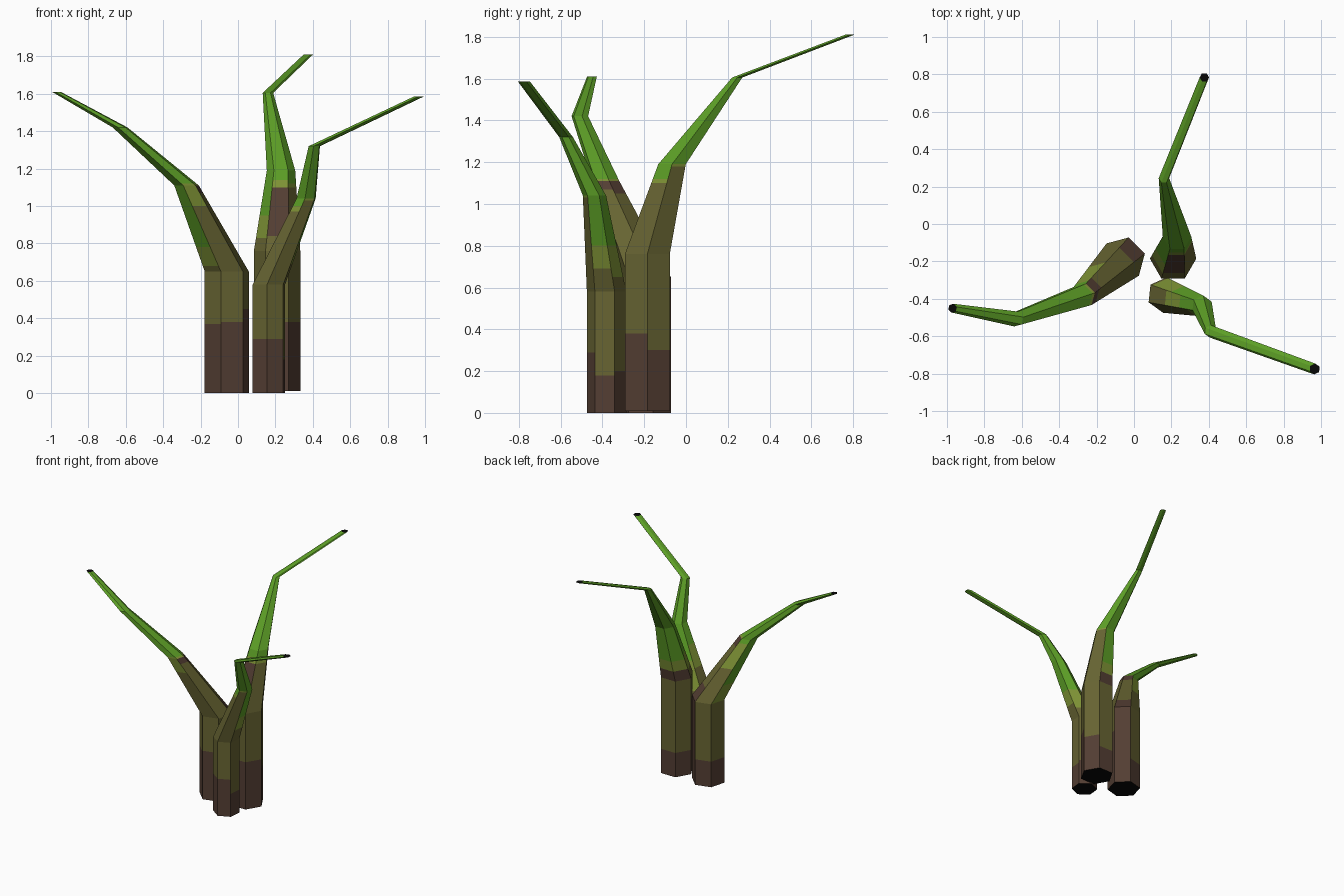
import bpy
import bmesh
from math import cos, sin, radians
from mathutils import Vector

cube = bpy.data.objects.get("Cube")
if cube:
    bpy.data.objects.remove(cube, do_unlink=True)


def make_material(name, rgb):
    mat = bpy.data.materials.new(name)
    mat.use_nodes = True
    colour = (*rgb, 1)
    mat.diffuse_color = colour
    mat.node_tree.nodes["Principled BSDF"].inputs["Base Color"].default_value = colour
    return mat


BROWN, OLIVE, LIME, GREEN, BLACK = range(5)
materials = [
    make_material("bark brown", (.087, .048, .033)),
    make_material("olive", (.135, .127, .032)),
    make_material("lime", (.21, .29, .036)),
    make_material("leaf green", (.107, .34, .019)),
    make_material("dark cut end", (.002, .002, .002)),
]
BANDS = (BROWN, OLIVE, BROWN, LIME, GREEN)


def ring_at(rings, angle, z):
    """Point on the stalk edge at the given angle and height."""
    for (x0, y0, z0, r0), (x1, y1, z1, r1) in zip(rings, rings[1:]):
        if z <= z1:
            t = (z - z0) / (z1 - z0)
            low = Vector((x0 + r0 * cos(angle), y0 + r0 * sin(angle), z0))
            high = Vector((x1 + r1 * cos(angle), y1 + r1 * sin(angle), z1))
            return low.lerp(high, t)


def make_stalk(name, turn, rings, side_tops):
    """Six-sided bent stalk; each side has its own heights for the colour bands."""
    bm = bmesh.new()
    angles = [radians(turn + 60 * k) for k in range(6)]
    bottom, top = rings[0][2], rings[-1][2]
    for k, tops in enumerate(side_tops):
        a, b = angles[k], angles[(k + 1) % 6]
        heights = sorted({r[2] for r in rings} | set(tops))
        for z0, z1 in zip(heights, heights[1:]):
            corners = [(a, z0), (b, z0), (b, z1), (a, z1)]
            face = bm.faces.new([bm.verts.new(ring_at(rings, w, z)) for w, z in corners])
            middle = (z0 + z1) / 2
            face.material_index = BANDS[sum(middle > t for t in tops)]
    # cut ends
    for z, order in ((bottom, angles[::-1]), (top, angles)):
        cap = bm.faces.new([bm.verts.new(ring_at(rings, w, z)) for w in order])
        cap.material_index = BLACK
    bmesh.ops.remove_doubles(bm, verts=bm.verts[:], dist=.0005)
    mesh = bpy.data.meshes.new(name)
    bm.to_mesh(mesh)
    bm.free()
    for mat in materials:
        mesh.materials.append(mat)
    obj = bpy.data.objects.new(name, mesh)
    bpy.context.collection.objects.link(obj)


# rings: x, y, z, radius; side tops: brown, olive, brown patch, lime
make_stalk("right_stalk", 15,
           [(-.06, -.19, 0, .122), (-.06, -.19, .65, .122), (-.275, -.385, 1.11, .068),
            (-.63, -.508, 1.42, .041), (-.97, -.45, 1.61, .024)],
           [(.75, 1.05, 1.11, 1.12), (.2, .9, .9, 1.08), (.2, .65, .65, .78),
            (.37, .68, .68, .78), (.38, 1.0, 1.0, 1.12), (.45, 1.07, 1.11, 1.12)])

make_stalk("back_stalk", 0,
           [(.209, -.185, .01, .124), (.209, -.185, .76, .124), (.23, -.067, 1.19, .076),
            (.16, .245, 1.605, .028), (.376, .784, 1.81, .025)],
           [(.3, 1.18, 1.18, 1.19), (.2, .76, .84, .92), (.2, .76, .84, .92),
            (.6, .83, .83, .95), (.38, .84, 1.1, 1.14), (.38, 1.1, 1.1, 1.12)])

make_stalk("front_stalk", 24,
           [(.165, -.38, 0, .095), (.165, -.38, .58, .095), (.364, -.438, 1.04, .056),
            (.408, -.574, 1.32, .033), (.966, -.775, 1.585, .029)],
           [(.2, .65, .65, .8), (.25, .6, .6, .8), (.29, .75, .75, .9),
            (.29, .97, .97, 1.0), (.29, 1.03, 1.03, 1.04), (.18, .69, .69, .8)])
